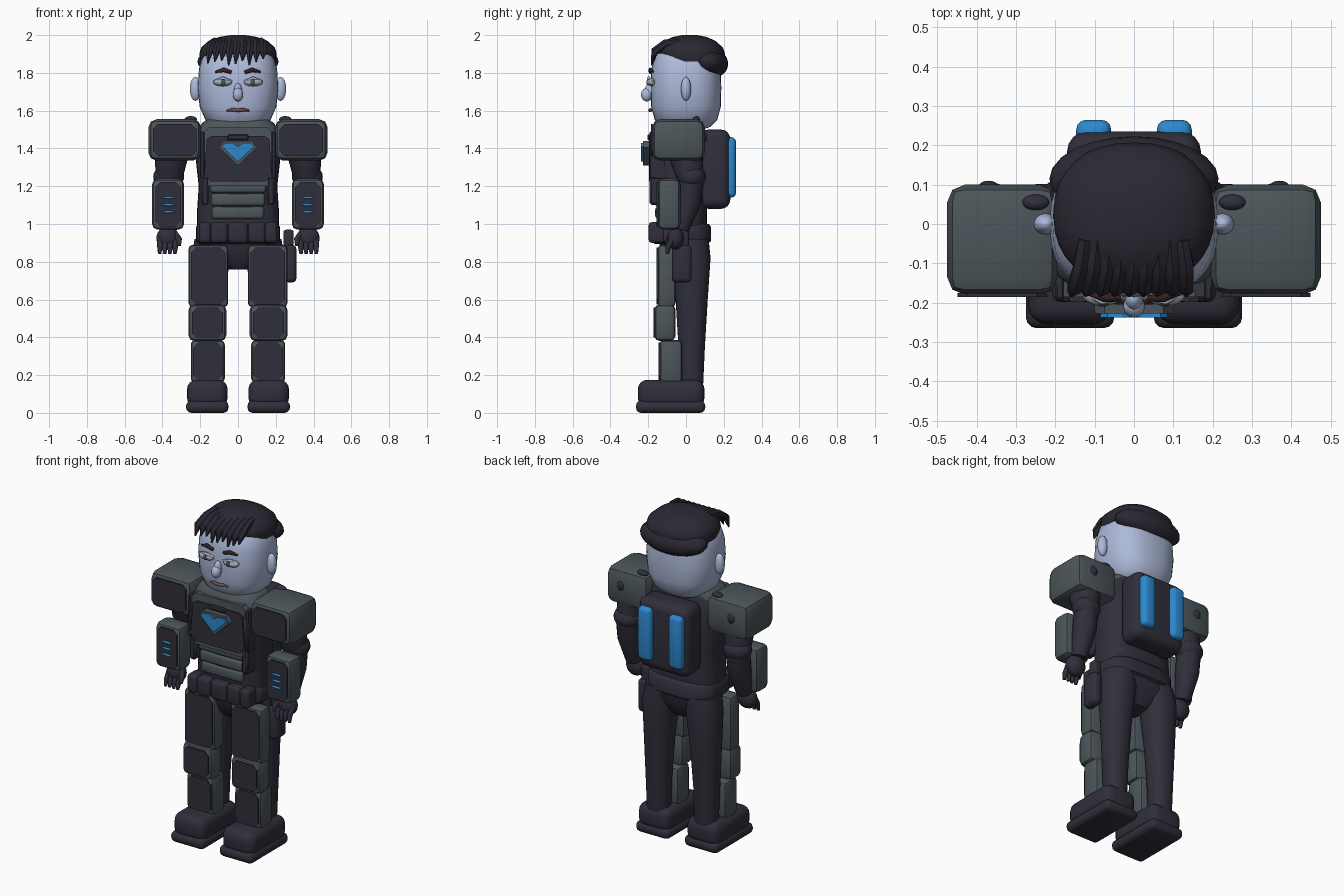
import bpy, bmesh, math
from mathutils import Vector, Matrix

if "Cube" in bpy.data.objects:
    bpy.data.objects.remove(bpy.data.objects["Cube"])


def mat(name, rgb):
    m = bpy.data.materials.new(name)
    m.diffuse_color = (*rgb, 1)
    m.use_nodes = True
    m.node_tree.nodes["Principled BSDF"].inputs["Base Color"].default_value = m.diffuse_color
    return m


DARK = mat("dark suit", (0.030, 0.028, 0.043))
GREY = mat("grey armor", (0.073, 0.092, 0.102))
BLUE = mat("blue light", (0.025, 0.25, 0.62))
SKIN = mat("pale skin", (0.42, 0.49, 0.70))
HAIR = mat("dark hair", (0.024, 0.021, 0.032))
BROW = mat("brown brow", (0.035, 0.014, 0.014))
LIP = mat("muted lip", (0.16, 0.075, 0.075))
EYE = mat("eye grey", (0.36, 0.41, 0.46))
IRIS = mat("iris grey", (0.07, 0.08, 0.09))


def finish(name, bm, material, angle=40):
    bmesh.ops.recalc_face_normals(bm, faces=bm.faces[:])
    me = bpy.data.meshes.new(name)
    bm.to_mesh(me)
    bm.free()
    me.materials.append(material)
    ob = bpy.data.objects.new(name, me)
    bpy.context.collection.objects.link(ob)
    bpy.ops.object.select_all(action='DESELECT')
    ob.select_set(True)
    bpy.context.view_layer.objects.active = ob
    bpy.ops.object.shade_smooth_by_angle(angle=math.radians(angle))
    return ob


def rbox(name, x, y, z, bev, material, seg=3):
    """Bevelled box from (min, max) ranges."""
    bm = bmesh.new()
    size = [abs(r[1] - r[0]) for r in (x, y, z)]
    mid = Vector([(r[0] + r[1]) / 2 for r in (x, y, z)])
    bmesh.ops.create_cube(bm, size=1, matrix=Matrix.Translation(mid) @ Matrix.Diagonal((*size, 1)))
    bmesh.ops.bevel(bm, geom=bm.edges[:], offset=bev, segments=seg, profile=0.5, affect='EDGES')
    return finish(name, bm, material)


def ball(name, c, r, material, tilt=0):
    bm = bmesh.new()
    m = Matrix.Translation(c) @ Matrix.Rotation(tilt, 4, 'X') @ Matrix.Diagonal((*r, 1))
    bmesh.ops.create_uvsphere(bm, u_segments=24, v_segments=14, radius=1, matrix=m)
    return finish(name, bm, material, 80)


def skin_rings(name, rings, material, angle=50):
    bm = bmesh.new()
    rows = [[bm.verts.new(p) for p in ring] for ring in rings]
    n = len(rows[0])
    for a, b in zip(rows, rows[1:]):
        for i in range(n):
            j = (i + 1) % n
            bm.faces.new((a[i], a[j], b[j], b[i]))
    bm.faces.new(rows[0])
    bm.faces.new(rows[-1])
    return finish(name, bm, material, angle)


def loft(name, rows, material, power=2.5, n=32, cx=0):
    """Stacked superellipse sections: (z, centre y, half width, half depth[, centre x])."""
    def se(v):
        return math.copysign(abs(v) ** (2 / power), v)
    rings = []
    for z, cy, rx, ry, *ox in rows:
        c = ox[0] if ox else cx
        rings.append([(c + rx * se(math.cos(2 * math.pi * i / n)),
                       cy + ry * se(math.sin(2 * math.pi * i / n)), z) for i in range(n)])
    return skin_rings(name, rings, material)


def tube(name, pts, radii, material, n=8):
    pts = [Vector(p) for p in pts]
    rings = []
    for k, p in enumerate(pts):
        t = (pts[min(k + 1, len(pts) - 1)] - pts[max(k - 1, 0)]).normalized()
        ref = Vector((1, 0, 0)) if abs(t.x) < 0.8 else Vector((0, 0, 1))
        u = t.cross(ref).normalized()
        v = t.cross(u)
        rings.append([p + radii[k] * (u * math.cos(2 * math.pi * i / n) + v * math.sin(2 * math.pi * i / n))
                      for i in range(n)])
    return skin_rings(name, rings, material)


def prism(name, pts, y0, y1, material):
    """Front-facing outline in x, z extruded along y."""
    return skin_rings(name, [[(x, y, z) for x, z in pts] for y in (y0, y1)], material, 30)


def octagon(x0, x1, z0, z1, c):
    return [(x0 + c, z0), (x1 - c, z0), (x1, z0 + c), (x1, z1 - c),
            (x1 - c, z1), (x0 + c, z1), (x0, z1 - c), (x0, z0 + c)]


def armor(name, s, x, y, z, bev, inset, seg=2):
    """Grey bevelled block with a dark plate on its front."""
    xs = sorted((s * x[0], s * x[1]))
    rbox(name, xs, y, z, bev, GREY, seg)
    prism(name + "_plate", octagon(xs[0] + inset, xs[1] - inset, z[0] + inset, z[1] - inset, 0.025),
          y[0] - 0.005, y[0] + 0.004, DARK)


# Head and face
loft("head", [(1.50, .01, .09, .08), (1.515, 0, .135, .13), (1.55, 0, .172, .165), (1.62, 0, .203, .184),
              (1.72, 0, .214, .187), (1.82, 0, .207, .184), (1.90, .005, .185, .165), (1.95, .01, .12, .11)], SKIN)
ball("nose_bridge", (0, -.19, 1.70), (.022, .03, .045), SKIN)
ball("nose_tip", (0, -.208, 1.685), (.027, .03, .036), SKIN)
tube("mouth", [(-.06, -.18, 1.60), (-.03, -.188, 1.605), (0, -.19, 1.602), (.03, -.188, 1.605), (.06, -.18, 1.60)],
     [.004, .009, .010, .009, .004], LIP)

# Hair cap, back mass and fringe
loft("hair_cap", [(1.86, .03, .198, .165), (1.90, .025, .205, .182), (1.935, .02, .195, .175),
                  (1.97, .02, .155, .135), (1.99, .02, .10, .09), (2.0, .02, .04, .04)], HAIR, 2.3)
ball("hair_back", (0, .115, 1.86), (.215, .11, .085), HAIR, -.3)
for i in range(9):
    x = -.125 + .031 * i
    tip = 1.835 + .012 * (i % 3) + .004 * abs(i - 4)
    tube(f"fringe_lock_{i}", [(x, -.04, 1.97), (x * 1.08, -.11, 1.955), (x * 1.15 - .008, -.165, 1.915),
                              (x * 1.18 - .012, -.182, tip)], [.018, .022, .021, .004], HAIR, 6)

# Torso, collar and abdomen
loft("torso", [(.93, -.02, .215, .13), (1.05, -.02, .218, .13), (1.2, -.025, .208, .135), (1.4, -.03, .23, .14),
               (1.49, -.025, .21, .125), (1.54, -.01, .14, .11)], DARK, 3)
loft("collar", [(1.42, -.05, .225, .13), (1.50, -.045, .215, .13), (1.535, -.04, .19, .125),
                (1.56, -.03, .15, .11)], GREY, 3)
prism("chest_frame", octagon(-.195, .195, 1.20, 1.51, .04), -.185, -.05, GREY)
prism("chest_panel", [(-.145, 1.225), (.145, 1.225), (.18, 1.26), (.165, 1.45), (.14, 1.465), (-.14, 1.465),
                      (-.165, 1.45), (-.18, 1.26)], -.197, -.18, DARK)
rbox("neck_clasp", (-.055, .055), (-.205, -.19), (1.445, 1.475), .006, DARK, 1)
prism("chest_light_frame", [(0, 1.31), (.10, 1.405), (.075, 1.44), (-.075, 1.44), (-.10, 1.405)], -.228, -.19, GREY)
prism("chest_light", [(0, 1.33), (.085, 1.41), (.068, 1.43), (.03, 1.43), (0, 1.41), (-.03, 1.43),
                      (-.068, 1.43), (-.085, 1.41)], -.238, -.226, BLUE)
for i in range(3):
    w = .148 - .005 * i
    rbox(f"abdomen_band_{i}", (-w, w), (-.175 + .006 * i, -.05), (1.165 - .069 * i, 1.23 - .069 * i), .016, GREY)

# Belt, pouches and pelvis
loft("belt", [(.895, -.025, .205, .14), (.91, -.025, .222, .158), (.985, -.025, .222, .158),
              (1.0, -.025, .208, .145)], DARK, 3)
for i, (x, w) in enumerate([(-.175, .032), (-.10, .045), (0, .052), (.10, .045), (.175, .032)]):
    rbox(f"belt_pouch_{i}", (x - w, x + w), (-.198, -.11), (.90, 1.01), .018, DARK)
loft("pelvis", [(.76, -.01, .065, .07), (.80, -.01, .12, .10), (.86, -.01, .2, .125), (.93, -.01, .215, .135)], DARK, 3)

# Backpack
rbox("backpack", (-.17, .17), (.07, .235), (1.08, 1.50), .05, DARK, 4)

# Holster on one hip
rbox("holster", (.245, .31), (-.075, .03), (.69, .89), .025, DARK)
rbox("sidearm_grip", (.24, .295), (-.04, .015), (.86, .97), .015, DARK)

for s, side in ((1, "left"), (-1, "right")):
    # Face pieces
    ball(f"ear_{side}", (s * .225, 0, 1.715), (.03, .027, .063), SKIN)
    ball(f"eye_{side}", (s * .08, -.180, 1.75), (.05, .028, .021), EYE)
    ball(f"iris_{side}", (s * .078, -.203, 1.75), (.015, .007, .015), IRIS)
    tube(f"eyelid_{side}", [(s * .03, -.186, 1.755), (s * .08, -.198, 1.773), (s * .13, -.172, 1.755)],
         [.005, .008, .005], SKIN)
    tube(f"brow_{side}", [(s * .035, -.188, 1.803), (s * .075, -.187, 1.816), (s * .12, -.175, 1.805)],
         [.009, .012, .005], BROW)

    # Chest straps and backpack lights
    rbox(f"chest_strap_{side}", sorted((s * .155, s * .195)), (-.192, -.06), (1.10, 1.25), .01, DARK, 1)
    rbox(f"shoulder_strap_{side}", sorted((s * .178, s * .2)), (-.192, -.06), (1.24, 1.49), .005, DARK, 1)
    rbox(f"backpack_light_{side}", sorted((s * .058, s * .147)), (.19, .265), (1.14, 1.46), .025, BLUE)

    # Shoulder guard with small fittings
    armor(f"shoulder_guard_{side}", s, (.195, .475), (-.18, .10), (1.335, 1.555), .045, .026)
    ball(f"shoulder_fitting_{side}", (s * .25, .055, 1.553), (.034, .02, .018), DARK)
    ball(f"shoulder_rear_fitting_{side}", (s * .37, .095, 1.46), (.025, .015, .03), DARK)

    # Arm
    tube(f"upper_arm_{side}", [(s * .33, -.01, 1.45), (s * .355, .0, 1.35), (s * .365, .025, 1.24)],
         [.085, .088, .07], DARK, 20)
    ball(f"elbow_{side}", (s * .367, .03, 1.25), (.082, .075, .065), DARK)
    tube(f"forearm_{side}", [(s * .367, .03, 1.25), (s * .368, .015, 1.12), (s * .37, -.03, .97)],
         [.068, .066, .046], DARK, 20)
    armor(f"gauntlet_{side}", s, (.285, .455), (-.15, -.03), (.97, 1.24), .03, .018)
    for k in range(3):
        ball(f"gauntlet_light_{side}_{k}", (s * .368, -.154, 1.14 - .038 * k), (.034, .008, .007), BLUE)

    # Hand
    ball(f"palm_{side}", (s * .372, -.055, .925), (.06, .045, .062), DARK)
    for k in range(4):
        x = .332 + .027 * k
        tube(f"finger_{side}_{k}", [(s * x, -.07, .92), (s * x, -.095, .88), (s * (x + .002), -.10, .843)],
             [.016, .015, .009], DARK)
    tube(f"thumb_{side}", [(s * .335, -.06, .95), (s * .312, -.09, .92), (s * .312, -.10, .885)],
         [.018, .016, .01], DARK)

    # Leg with thigh, knee and shin guards
    loft(f"leg_{side}", [(.13, .03, .065, .06, s * .16), (.35, .03, .072, .07, s * .16),
                         (.60, .03, .085, .085, s * .155), (.82, .03, .102, .10, s * .145),
                         (.92, .02, .10, .10, s * .13)], DARK, 2.2)
    armor(f"thigh_guard_{side}", s, (.052, .262), (-.15, -.055), (.56, .89), .022, .014)
    armor(f"knee_guard_{side}", s, (.062, .262), (-.168, -.055), (.38, .575), .03, .018)
    armor(f"shin_guard_{side}", s, (.07, .25), (-.14, -.02), (.16, .385), .022, .013)

    # Boot and sole
    rbox(f"boot_{side}", sorted((s * .055, s * .27)), (-.255, .098), (.03, .175), .05, DARK, 4)
    rbox(f"boot_sole_{side}", sorted((s * .05, s * .275)), (-.265, .102), (0, .065), .028, DARK)
